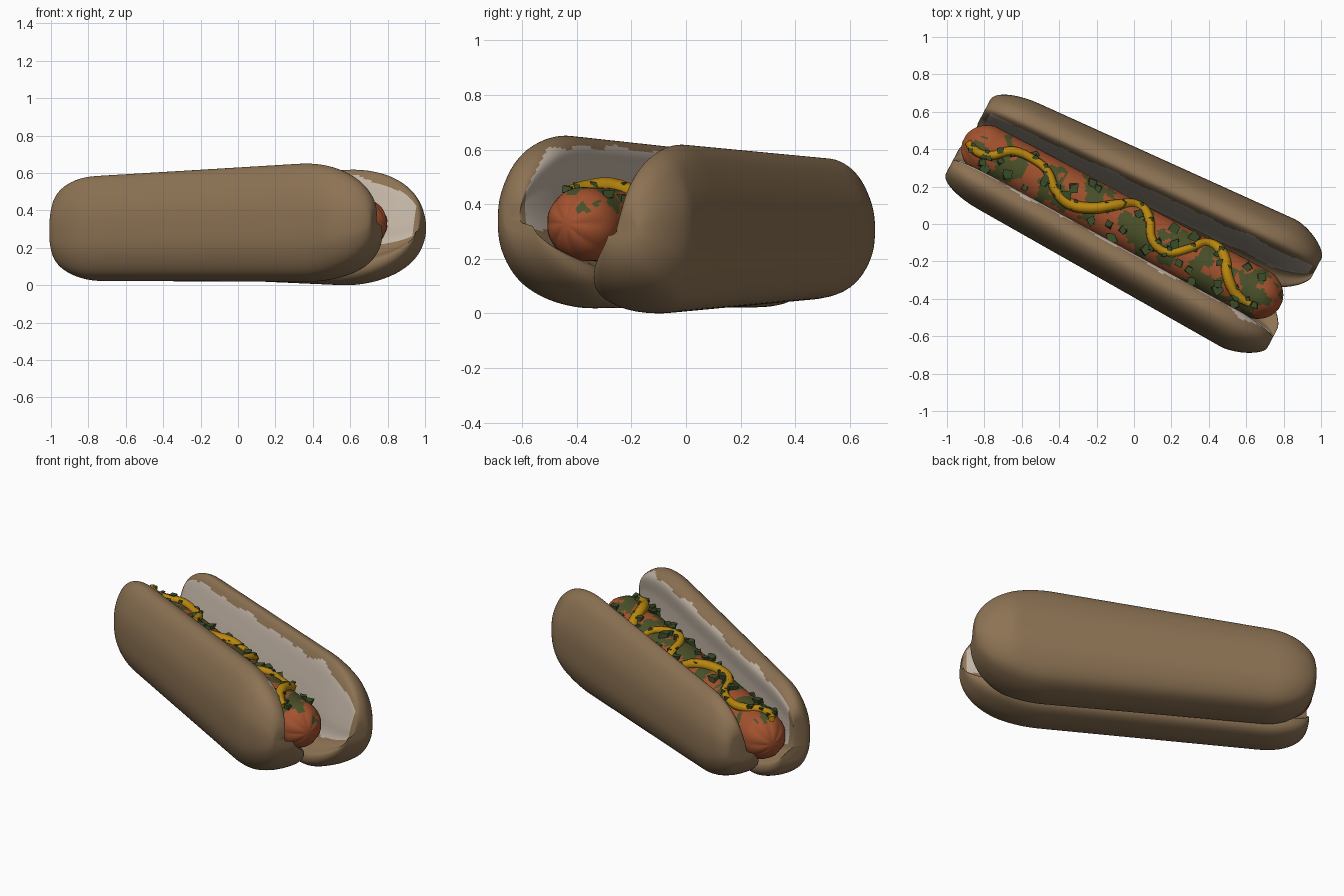
import bpy, bmesh, math, random
from mathutils import Vector, noise

random.seed(4)
if "Cube" in bpy.data.objects:
    bpy.data.objects.remove(bpy.data.objects["Cube"], do_unlink=True)
TURN = math.radians(-27.9)


def material(name, rgb):
    m = bpy.data.materials.new(name)
    m.use_nodes = True
    m.diffuse_color = (*rgb, 1)
    bsdf = m.node_tree.nodes["Principled BSDF"]
    bsdf.inputs["Base Color"].default_value = (*rgb, 1)
    bsdf.inputs["Roughness"].default_value = 0.8
    return m


crust = material("bun_crust", (0.265, 0.17, 0.088))
crumb = material("bun_crumb", (0.54, 0.46, 0.38))
meat = material("sausage_red", (0.37, 0.085, 0.028))
yellow = material("mustard_yellow", (0.48, 0.24, 0.004))
olive = material("relish_olive", (0.07, 0.085, 0.022))
green = material("relish_green", (0.045, 0.075, 0.022))


def finish(name, bm, mats, angle=45):
    bmesh.ops.recalc_face_normals(bm, faces=bm.faces)
    mesh = bpy.data.meshes.new(name)
    bm.to_mesh(mesh)
    bm.free()
    for m in mats:
        mesh.materials.append(m)
    ob = bpy.data.objects.new(name, mesh)
    bpy.context.collection.objects.link(ob)
    ob.rotation_euler.z = TURN
    bpy.ops.object.select_all(action='DESELECT')
    ob.select_set(True)
    bpy.context.view_layer.objects.active = ob
    if angle:
        bpy.ops.object.shade_smooth_by_angle(angle=math.radians(angle))
    return ob


def loft(name, rings, mats, rule):
    """Skin closed rings; rule(face centre, index round the ring) picks the material."""
    bm = bmesh.new()
    rows = [[bm.verts.new(p) for p in ring] for ring in rings]
    n = len(rows[0])
    for a, b in zip(rows, rows[1:]):
        for j in range(n):
            k = (j + 1) % n
            f = bm.faces.new((a[j], a[k], b[k], b[j]))
            f.material_index = rule(f.calc_center_median(), j)
    for row in (rows[0], rows[-1]):
        bm.faces.new(row)
    return finish(name, bm, mats)


def smooth_closed(pts, steps):
    """Closed Catmull-Rom curve through the points."""
    out = []
    n = len(pts)
    for i in range(n):
        a, b, c, d = (Vector(pts[(i + k) % n]) for k in (-1, 0, 1, 2))
        for s in range(steps):
            t = s / steps
            out.append((2 * b + (c - a) * t + (2 * a - 5 * b + 4 * c - d) * t**2
                        + (3 * b - a - 3 * c + d) * t**3) / 2)
    return out


# Bun halves: C-shaped sections, tapering to the left, with rounded ends
STEPS = 8
OUTSIDE = [(-.22, .293), (-.29, .25), (-.345, .13), (-.36, 0),
           (-.345, -.14), (-.28, -.25)]
FOOT = [(-.17, -.29), (-.04, -.285), (.02, -.25), (.02, -.19), (-.05, -.145)]
FRONT_WALL = [(-.12, -.10), (-.15, 0), (-.155, .13), (-.15, .25)]
BACK_WALL = [(-.09, -.08), (-.11, .02), (-.14, .14), (-.175, .25)]


def end_scale(d, length, tip, power):
    t = min(d / length, 1)
    return tip + (1 - tip) * (1 - (1 - t) ** power) ** (1 / power)


def bun_half(name, side, wall, span, width, height, shift, base, anchor, left_end, white):
    """width, height, shift and base are (middle value, slope along the bun)."""
    u0, u1 = span
    section = smooth_closed(FOOT + wall + OUTSIDE, STEPS)
    left, right = 0.27, 0.45
    us = [u0 + left * (k / 14) ** 2 for k in range(14)]
    us += [u0 + left + (u1 - right - u0 - left) * k / 120 for k in range(120)]
    us += [u1 - right * (k / 30) ** 2 for k in range(30, -1, -1)]
    rings = []
    for u in us:
        sv, sz, offset, centre = (m + k * u for m, k in (width, height, shift, base))
        ev = end_scale(u - u0, .24, .42, 2) * end_scale(u1 - u, .22, .3, 1.5)
        ez = end_scale(u - u0, *left_end) * end_scale(u1 - u, .45, .12, 2)
        rings.append([(u, side * (anchor + (p.x - anchor) * ev) * sv + offset,
                       centre + p.y * ez * sz) for p in section])

    def rule(c, j):
        ragged = noise.noise(Vector((c.x * 6, side * 5, 1)))
        ragged += .25 * noise.noise(Vector((c.x * 20, side * 5, 6)))
        inside = white[0] + .3 * ragged < j / STEPS < white[1] + .4 * ragged
        return int(inside and u0 + .03 < c.x < u1 - .025)
    return loft(name, rings, [crust, crumb], rule)


bun_half("front_bun_half", 1, FRONT_WALL, (-1.015, .94), (.95, .08), (1.03, .095),
         (0, 0), (.322, .025), -.2, (.26, .45, 2.1), (5.5, 8.1))
bun_half("back_bun_half", -1, BACK_WALL, (-.99, .972), (.94, .09), (.98, .138),
         (.04, .03), (.309, 0), -.18, (.27, .3, 2), (4.7, 7.9))

# Sausage with puckered ends and relish patches on its top
R, MID, HALF, AXIS = 0.135, -0.06, 0.958, -0.02
PATCHES = [(-.79, 0), (-.45, -.02), (-.27, .05), (0, -.04), (.22, 0), (.47, -.03), (.73, 0)]


def axis_z(u):
    return 0.316 + 0.015 * u


stations = [(-HALF + R - R * math.cos(a), R * math.sin(a))
            for a in (math.pi / 2 * k / 10 for k in range(1, 10))]
body = [(-HALF + R + 2 * (HALF - R) * k / 160, R) for k in range(161)]
stations = stations + body + [(-x, r) for x, r in reversed(stations)]
rings = []
for x, r in stations:
    ring = []
    for k in range(64):
        a = 2 * math.pi * k / 64
        rr = r * (1 - .25 * (1 - abs(math.sin(4 * a))) * (1 - r / R))
        u = MID + x
        ring.append((u, AXIS + rr * math.cos(a), axis_z(u) + rr * math.sin(a)))
    rings.append(ring)


def relish_rule(c, j):
    n = noise.noise(c * 11) + .4 * noise.noise(c * 28)
    near = min(math.hypot(c.x - u, c.y - AXIS - v) for u, v in PATCHES)
    return int(c.z - axis_z(c.x) > .04 and n > 5 * near - .45)


loft("sausage", rings, [meat, olive], relish_rule)


def on_sausage(u, v, lift):
    dv = min(abs(v - AXIS), R * .95)
    return Vector((u, v, axis_z(u) + math.sqrt(R * R - dv * dv) + lift))


# Mustard squiggle
path = [(-.89, .44), (-.86, .40), (-.78, .365), (-.65, .39), (-.53, .34),
        (-.46, .28), (-.42, .18), (-.35, .11), (-.22, .085), (-.1, .10),
        (.03, .10), (.08, .03), (.1, -.09), (.17, -.15), (.3, -.13),
        (.4, -.10), (.48, -.17), (.5, -.28), (.55, -.38), (.62, -.43)]
curve = bpy.data.curves.new("mustard", 'CURVE')
curve.dimensions = '3D'
curve.bevel_depth = .027
curve.bevel_resolution = 1
curve.resolution_u = 4
curve.use_fill_caps = True
spline = curve.splines.new('BEZIER')
spline.bezier_points.add(len(path) - 1)
trail = []
for i, (bp, (x, y)) in enumerate(zip(spline.bezier_points, path)):
    u = x * math.cos(TURN) + y * math.sin(TURN)
    v = y * math.cos(TURN) - x * math.sin(TURN)
    bp.co = on_sausage(u, v, .008)
    bp.handle_left_type = bp.handle_right_type = 'AUTO'
    bp.radius = .7 if i in (0, len(path) - 1) else random.uniform(.8, 1.2)
    trail.append(bp.co.copy())
curve.materials.append(yellow)
mustard = bpy.data.objects.new("mustard", curve)
mustard.rotation_euler.z = TURN
bpy.context.collection.objects.link(mustard)

# Relish chunks, on the sausage and stuck to the mustard
bm = bmesh.new()


def chunk(centre, size):
    spin = random.uniform(0, math.pi)
    for w in bmesh.ops.create_cube(bm, size=size)["verts"]:
        p = w.co * random.uniform(.6, 1.2)
        w.co = centre + Vector((p.x * math.cos(spin) - p.y * math.sin(spin),
                                p.x * math.sin(spin) + p.y * math.cos(spin), p.z * .7))


for i in range(36):
    u = MID - .85 + 1.7 * (i + random.random()) / 36
    chunk(on_sausage(u, AXIS + random.uniform(-.115, .115), .006),
          random.uniform(.03, .052))
for a, b in zip(trail, trail[1:]):
    for side in (-1, 1):
        chunk(a.lerp(b, random.random()) + Vector((0, side * .016, .014)),
              random.uniform(.018, .03))
finish("relish_chunks", bm, [green], 0)
